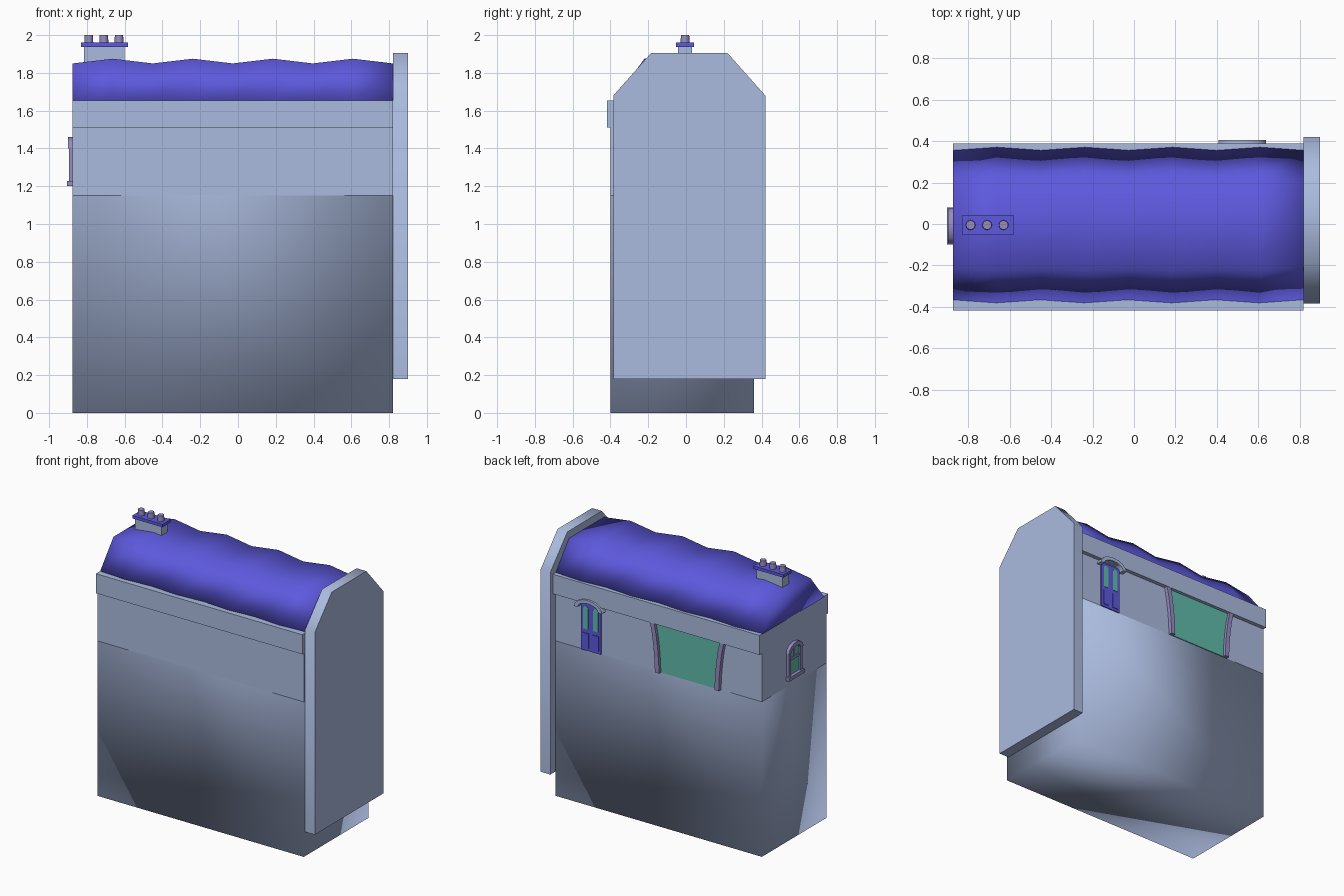
import bpy, bmesh, math

if "Cube" in bpy.data.objects:
    bpy.data.objects.remove(bpy.data.objects["Cube"])

def material(name, rgb):
    m = bpy.data.materials.new(name)
    m.diffuse_color = (*rgb, 1)
    m.use_nodes = True
    m.node_tree.nodes["Principled BSDF"].inputs["Base Color"].default_value = m.diffuse_color
    return m

GREY = material("pale blue grey", (0.41, 0.50, 0.74))
BLUE = material("roof blue", (0.11, 0.10, 0.73))
GLASS = material("teal glass", (0.12, 0.50, 0.42))
TRIM = material("lilac trim", (0.30, 0.27, 0.54))

def finish(name, bm, mat, smooth=None):
    bmesh.ops.recalc_face_normals(bm, faces=bm.faces[:])
    me = bpy.data.meshes.new(name)
    bm.to_mesh(me)
    bm.free()
    me.materials.append(mat)
    ob = bpy.data.objects.new(name, me)
    bpy.context.collection.objects.link(ob)
    if smooth is not None:
        bpy.ops.object.select_all(action='DESELECT')
        ob.select_set(True)
        bpy.context.view_layer.objects.active = ob
        if smooth >= 180:
            bpy.ops.object.shade_smooth()
        else:
            bpy.ops.object.shade_smooth_by_angle(angle=math.radians(smooth))
    return ob

def prism(name, pts, axis, a, b, mat, smooth=None):
    """Extrude a 2D profile from a to b; axis 'x' takes (y, z), axis 'y' takes (x, z)."""
    bm = bmesh.new()
    place = (lambda p, d: (d, p[0], p[1])) if axis == 'x' else (lambda p, d: (p[0], d, p[1]))
    lo = [bm.verts.new(place(p, a)) for p in pts]
    hi = [bm.verts.new(place(p, b)) for p in pts]
    bm.faces.new(lo)
    bm.faces.new(hi[::-1])
    for i in range(len(pts)):
        j = (i + 1) % len(pts)
        bm.faces.new((lo[i], hi[i], hi[j], lo[j]))
    return finish(name, bm, mat, smooth)

def box(name, x0, x1, y0, y1, z0, z1, mat):
    return prism(name, [(x0, z0), (x1, z0), (x1, z1), (x0, z1)], 'y', y0, y1, mat)

def arc(c, half, z, rise, n=8):
    return [(c - half * math.cos(math.pi * i / n), z + rise * math.sin(math.pi * i / n))
            for i in range(n + 1)]

X0, X1, YF, YB = -0.875, 0.82, -0.40, 0.36

# Tall foundation, open on top, softly shaded
bm = bmesh.new()
bmesh.ops.create_cube(bm, size=1)
for v in bm.verts:
    v.co = (X1 if v.co.x > 0 else X0, YB if v.co.y > 0 else YF, 1.15 if v.co.z > 0 else 0)
bmesh.ops.delete(bm, geom=[f for f in bm.faces if f.calc_center_median().z > 1.1],
                 context='FACES_ONLY')
bmesh.ops.recalc_face_normals(bm, faces=bm.faces[:])
finish("foundation", bm, GREY, 180)

# Shop walls and long fascia boards
box("walls", X0, X1, YF, YB, 1.15, 1.655, GREY)
box("front_fascia", X0, X1, -0.417, -0.385, 1.51, 1.655, GREY)
box("back_fascia", X0, X1, 0.345, 0.39, 1.51, 1.655, GREY)

# Gable slab at the right end
half = [(0.42, 0.18), (0.42, 1.68), (0.22, 1.905)]
prism("gable_slab", half + [(0.02 - (y - 0.01), z) for y, z in ((0.215, 1.905), (0.415, 1.68), (0.415, 0.18))],
      'x', X1, 0.90, GREY, 50)

# Sagging roof: mansard sections alternating wide and narrow
bm = bmesh.new()
rings = []
for i in range(9):
    x = X0 + (X1 - X0) * i / 8
    k = i % 2
    w, s, top = 0.365 + 0.015 * k, 0.205 + 0.01 * k, 1.85 + 0.025 * k
    rings.append([bm.verts.new((x, y - 0.005, z)) for y, z in
                  ((-w, 1.65), (-s, top), (s, top), (w, 1.65))])
for a, b in zip(rings, rings[1:]):
    for i in range(4):
        j = (i + 1) % 4
        bm.faces.new((a[i], b[i], b[j], a[j]))
bm.faces.new(rings[0])
bm.faces.new(rings[-1][::-1])
finish("roof", bm, BLUE, 180)

# Chimney with cap and three pots
box("chimney", -0.815, -0.60, -0.042, 0.032, 1.80, 1.94, GREY)
box("chimney_cap", -0.83, -0.583, -0.053, 0.043, 1.938, 1.96, BLUE)
for i in range(3):
    bm = bmesh.new()
    bmesh.ops.create_cone(bm, cap_ends=True, segments=12, radius1=0.024, radius2=0.022, depth=0.042)
    bmesh.ops.translate(bm, verts=bm.verts[:], vec=(-0.79 + 0.08 * i, -0.005, 1.979))
    finish(f"chimney_pot_{i + 1}", bm, TRIM, 40)

# Back shop window: glass flaring outward at the top between curved pilasters
C = -0.278
flare = [(0.228, 1.15), (0.231, 1.24), (0.240, 1.34), (0.252, 1.43), (0.268, 1.51)]
prism("shop_glass", [(C + d, z) for d, z in flare] + [(C - d, z) for d, z in flare[::-1]],
      'y', YB - 0.002, YB + 0.006, GLASS)
for side, tag in ((1, "left"), (-1, "right")):
    prism(f"shop_pilaster_{tag}", [(C + side * d, z) for d, z in flare] +
          [(C + side * (d + 0.034), z) for d, z in flare[::-1]], 'y', YB - 0.005, YB + 0.028, TRIM)

# Back door with two glazed lights, lower panels and an arched hood
D = 0.523
box("door", D - 0.082, D + 0.082, YB - 0.004, YB + 0.008, 1.15, 1.50, BLUE)
for s, tag in ((1, "left"), (-1, "right")):
    c = D + s * 0.041
    prism(f"door_light_{tag}", [(c - 0.02, 1.31), (c + 0.02, 1.31)] + arc(c, 0.02, 1.46, 0.02, 6)[::-1],
          'y', YB + 0.006, YB + 0.011, GLASS)
    box(f"door_panel_{tag}", c - 0.024, c + 0.024, YB + 0.006, YB + 0.013, 1.17, 1.28, BLUE)
prism("door_hood", arc(D, 0.115, 1.475, 0.07) + arc(D, 0.085, 1.475, 0.045)[::-1],
      'y', YB - 0.004, 0.405, GREY, 40)

# Arched sash window on the left end
W = -0.01
def end_part(name, y0, y1, z0, z1, depth, mat):
    box(name, X0 - depth, X0 + 0.003, W + y0, W + y1, z0, z1, mat)

prism("sash_glass", [(W - 0.06, 1.22), (W + 0.06, 1.22)] + arc(W, 0.06, 1.40, 0.035)[::-1],
      'x', X0 - 0.006, X0 + 0.003, GLASS)
prism("sash_arch", arc(W, 0.085, 1.40, 0.06) + arc(W, 0.055, 1.40, 0.03)[::-1],
      'x', X0 - 0.024, X0 + 0.003, TRIM, 40)
for s, tag in ((1, "left"), (-1, "right")):
    end_part(f"sash_jamb_{tag}", min(s * 0.055, s * 0.08), max(s * 0.055, s * 0.08), 1.22, 1.41, 0.02, TRIM)
end_part("sash_sill", -0.09, 0.09, 1.20, 1.228, 0.03, TRIM)
end_part("sash_rail", -0.058, 0.058, 1.335, 1.355, 0.012, TRIM)
end_part("sash_mullion", -0.007, 0.007, 1.35, 1.435, 0.011, TRIM)
